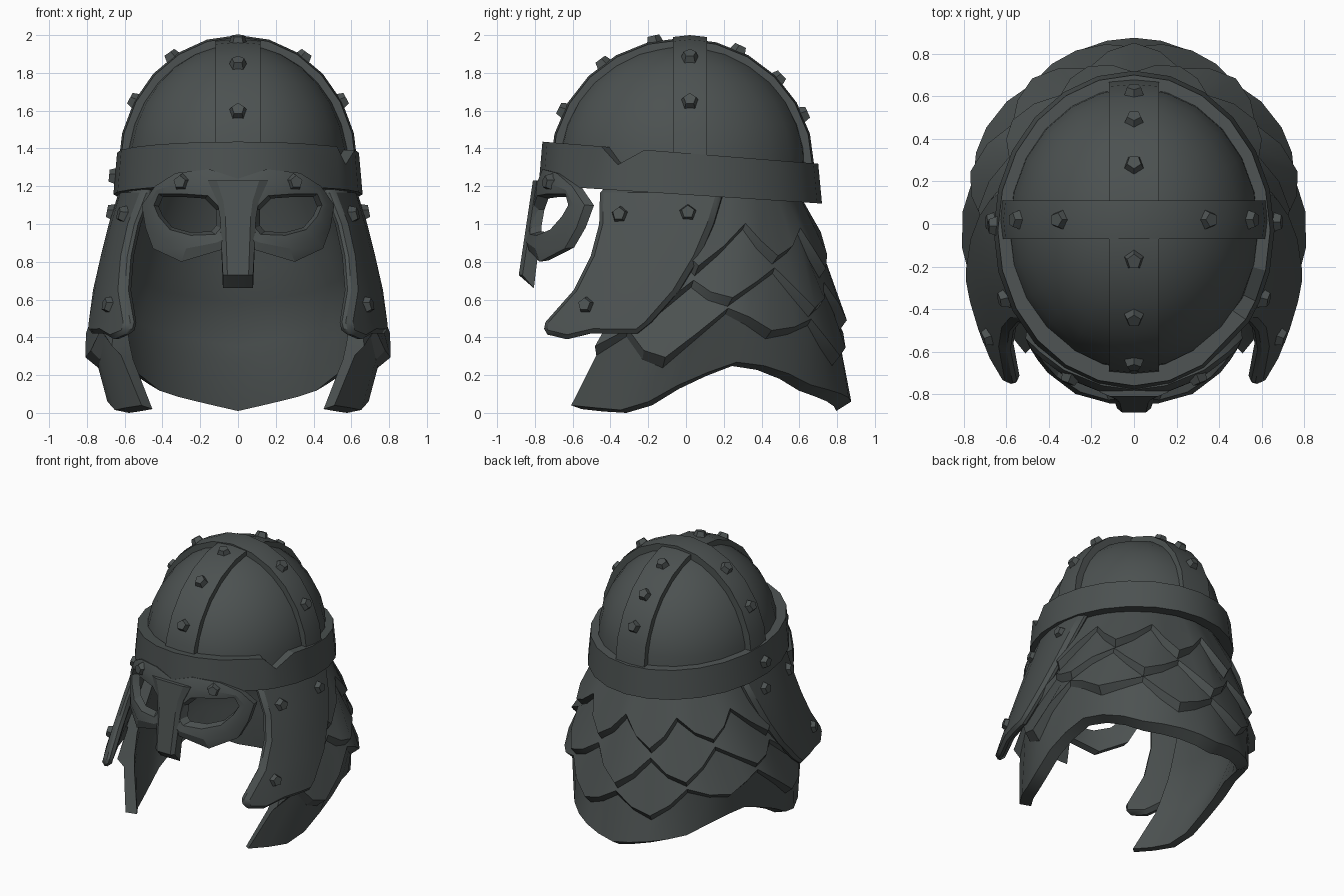
import bpy, bmesh, math
from mathutils import Vector

if "Cube" in bpy.data.objects:
    bpy.data.objects.remove(bpy.data.objects["Cube"])

steel = bpy.data.materials.new("dark_steel")
steel.diffuse_color = (0.072, 0.083, 0.082, 1)
steel.use_nodes = True
steel.node_tree.nodes["Principled BSDF"].inputs["Base Color"].default_value = steel.diffuse_color


def finish(name, bm):
    bmesh.ops.remove_doubles(bm, verts=bm.verts, dist=0.0005)
    bmesh.ops.recalc_face_normals(bm, faces=bm.faces)
    me = bpy.data.meshes.new(name)
    bm.to_mesh(me)
    bm.free()
    ob = bpy.data.objects.new(name, me)
    bpy.context.collection.objects.link(ob)
    me.materials.append(steel)
    return ob


def shell(name, outer, inner, wrap=False):
    """Closed plate between two grids of points (rows of columns)."""
    bm = bmesh.new()
    o, i = ([[bm.verts.new(p) for p in row] for row in g] for g in (outer, inner))
    nr, nc = len(o), len(o[0])
    cols = [(c, (c + 1) % nc) for c in range(nc if wrap else nc - 1)]
    for c, d in cols:
        for r in range(nr - 1):
            bm.faces.new((o[r][c], o[r][d], o[r + 1][d], o[r + 1][c]))
            bm.faces.new((i[r][d], i[r][c], i[r + 1][c], i[r + 1][d]))
        for r in (0, nr - 1):
            bm.faces.new((o[r][c], o[r][d], i[r][d], i[r][c]))
    if not wrap:
        for c in (0, nc - 1):
            for r in range(nr - 1):
                bm.faces.new((o[r][c], o[r + 1][c], i[r + 1][c], i[r][c]))
    return finish(name, bm)


def interp(table, x):
    for (x0, y0), (x1, y1) in zip(table, table[1:]):
        if x <= x1:
            return y0 + (y1 - y0) * (x - x0) / (x1 - x0)
    return table[-1][1]


def stud(name, pos, normal, r=0.056):
    bm = bmesh.new()
    bmesh.ops.create_cone(bm, cap_ends=True, segments=5, radius1=r, radius2=r * 0.62, depth=0.06)
    ob = finish(name, bm)
    n = Vector(normal).normalized()
    ob.location = Vector(pos) - n * 0.002
    ob.rotation_euler = n.to_track_quat('Z', 'Y').to_euler()


# Skull bowl
CZ, CY = 1.30, -0.02


def bowl(off):
    g = []
    for r in range(9):
        e = math.radians(90 - r * 11.6)
        row = []
        for c in range(24):
            t = math.tau * c / 24
            row.append(((0.62 + off) * math.cos(e) * math.cos(t),
                        (0.695 + off) * math.cos(e) * math.sin(t) + CY,
                        CZ + (0.68 + off) * math.sin(e)))
        g.append(row)
    return g


shell("skull_bowl", bowl(-0.03), bowl(-0.08), wrap=True)


# Crossing straps over the bowl
def strap(name, along_x, half, lift):
    def grid(off):
        g = []
        for k in range(13):
            e = math.radians(180 * k / 12)
            row = []
            for w in (-half, 0, half):
                o = off - (0.01 if w else 0)
                z = CZ + (0.68 + o) * math.sin(e)
                if along_x:
                    row.append(((0.615 + o) * math.cos(e), 0.02 + w, z))
                else:
                    row.append((w, (0.695 + o) * math.cos(e) + CY, z))
            g.append(row)
        return g
    shell(name, grid(lift), grid(-0.06))


strap("front_to_back_strap", False, 0.118, 0.005)
strap("side_to_side_strap", True, 0.09, 0.02)

for y in (0.62, 0.49, 0.28, -0.17, -0.44, -0.65):
    q = (y - CY) / 0.7
    s = math.sqrt(1 - q * q)
    stud("strap_stud", (0, y, CZ + 0.685 * s), (0, q, s * 1.02))
for x in (-0.55, -0.35, 0.35, 0.55):
    s = math.sqrt(1 - (x / 0.635) ** 2)
    stud("strap_stud", (x, 0.02, CZ + 0.70 * s), (x / 0.635, 0, s * 0.93))


# Brow band, with a dent on one side and a stud on the other
def band(top_r, bottom_r):
    top, bot = [], []
    for c in range(24):
        t = math.radians({21: -35, 22: -27}.get(c, 15 * c))
        x, y = math.cos(t), math.sin(t)
        dent = 0.09 if c == 22 else 0
        yt, yb = (0.09 + top_r) * y - 0.03, (0.09 + bottom_r) * y - 0.03
        top.append((top_r * x, yt, 1.375 - 0.08 * yt - dent))
        bot.append((bottom_r * x, yb, 1.155 - 0.065 * yb))
    return [top, bot]


shell("brow_band", band(0.64, 0.66), band(0.56, 0.58), wrap=True)
stud("band_stud", (-0.655, -0.01, 1.25), (-1, 0, 0.1))


# Eye guard and nose guard
def mask_y(x, z):
    return -0.81 + 0.25 * (abs(x) / 0.5) ** 2.5 - (1.1 - z) * 0.15


RIM = [(0, 1.24), (.15, 1.29), (.33, 1.27), (.44, 1.2), (.51, 1.1), (.49, .98),
       (.45, .87), (.3, .8), (.1, .86), (0, .89)]
HOLE = [(.09, 1.08), (.16, 1.15), (.3, 1.16), (.42, 1.16), (.445, 1.1), (.42, 1.04),
        (.36, .97), (.25, .94), (.12, .945), (.09, .98)]
for s, side in ((1, "right"), (-1, "left")):
    mid = [((a + p) / 2, (b + q) / 2) for (a, b), (p, q) in zip(RIM, HOLE)]

    def loop(pts, dy, k):
        return [(s * (.27 + (x - .27) * k) if x else 0, mask_y(x, z) + dy,
                 1.05 + (z - 1.05) * k) for x, z in pts]
    shell(side + "_eye_guard",
          [loop(RIM, 0.01, 1), loop(mid, -0.01, 1), loop(HOLE, 0, 1)],
          [loop(RIM, 0.06, 0.97), loop(mid, 0.06, 0.95), loop(HOLE, 0.06, 0.85)], wrap=True)
    stud("mask_stud", (0.3 * s, mask_y(0.3, 1.22), 1.22), (0.4 * s, -1, 0.1))

nose_front, nose_back = [], []
for z, w in ((1.23, 0.16), (1.12, 0.11), (1.03, 0.095), (0.73, 0.08)):
    nose_front.append([(w * k, mask_y(0, z) - (0.02 if abs(k) < 1 else 0.0), z)
                       for k in (-1, -0.7, 0.7, 1)])
    drop = 0.07 if z < 0.8 else 0
    nose_back.append([(w * k, mask_y(0, z) + 0.06, z - drop) for k in (-1, -0.7, 0.7, 1)])
shell("nose_guard", nose_front, nose_back)


# Cheek guards
def cheek_x(y, z):
    t = min(1.0, max(0.0, (1.17 - z) / 0.75))
    a, b = 0.625 + 0.195 * t ** 0.8, 0.77 + 0.37 * t
    return a * math.sqrt(max(0, 1 - (y / b) ** 2))


FRONT = [(.4, -.765), (.48, -.75), (.65, -.6), (.85, -.5), (1.0, -.465), (1.2, -.46)]
REAR = [(.4, -.29), (.48, -.19), (.65, -.04), (.85, .08), (1.0, .14), (1.2, .2)]
for s, side in ((1, "right"), (-1, "left")):
    go, gi = [], []
    for z in (1.19, 1.0, 0.83, 0.65, 0.48, 0.42):
        f, b = interp(FRONT, z), interp(REAR, z)
        ro, ri = [], []
        for k in range(5):
            y = f + (b - f) * k / 4
            zz = z - (0.03 if z < 0.43 and k == 1 else 0)
            x = cheek_x(y, zz)
            ro.append((s * x, y, zz))
            ri.append((s * (x - 0.07), y + 0.015, zz))
        go.append(ro)
        gi.append(ri)
    ob = shell(side + "_cheek_guard", go, gi)
    bev = ob.modifiers.new("chamfer", 'BEVEL')
    bev.width, bev.segments, bev.limit_method = 0.025, 1, 'ANGLE'
    bev.angle_limit = math.radians(50)
    for y, z in ((-0.35, 1.05), (0.01, 1.06), (-0.53, 0.57)):
        stud("cheek_stud", (s * cheek_x(y, z), y, z), (s, y * 0.7, 0.2))

# Neck guard with overlapping scales
HEM = [(0, .03), (40, .13), (58, .24), (73, .27), (90, .17), (109, .01), (134, .04)]
RA = [(0, .58), (.15, .64), (.35, .69), (.62, .77), (.8, .77), (1, .70)]
RB = [(0, .61), (.15, .70), (.35, .73), (.62, .82), (.8, .82), (1, .865)]
HALF = 13


def neck_point(u, v, off, drop=0.0):
    t = math.radians(u * (98 + 36 * v))
    x = (interp(RA, v) + off) * math.sin(t)
    y = (interp(RB, v) + off) * math.cos(t)
    hem = interp(HEM, abs(u) * 134)
    z = (1.17 - 0.05 * y) * (1 - v) + hem * v
    return (x, y, max(0, z - drop))


us = [c / HALF for c in range(-HALF, HALF + 1)]
outer = [[neck_point(u, 0, 0) for u in us]]
inner = [[neck_point(u, 0, -0.07) for u in us]]
for k, (vk, amp) in enumerate(((0.35, 0.19), (0.58, 0.16), (0.79, 0.15))):
    rows = [[], [], [], []]
    for u in us:
        p = (u * HALF / 4 + 0.5 * (k % 2)) % 1.0
        d = abs(2 * p - 1)
        v = vk - amp * d ** 1.3
        rows[0].append(neck_point(u, v, 0.012 + 0.033 * (1 - d * d)))
        rows[1].append(neck_point(u, v + 0.05 - 0.015 * d, -0.008))
        rows[2].append(neck_point(u, vk - 0.08, -0.08))
        rows[3].append(neck_point(u, vk, -0.08))
    outer += rows[:2]
    inner += rows[2:]
outer.append([neck_point(u, 1, 0.01, -0.03 * max(0, 1 - abs(u) * 2)) for u in us])
inner.append([neck_point(u, 1, -0.07, 0.02) for u in us])
shell("scaled_neck_guard", outer, inner)

# Smooth the curved surfaces, keep hard edges
for ob in bpy.data.objects:
    ob.select_set(True)
    bpy.context.view_layer.objects.active = ob
bpy.ops.object.shade_smooth_by_angle(angle=math.radians(28))
